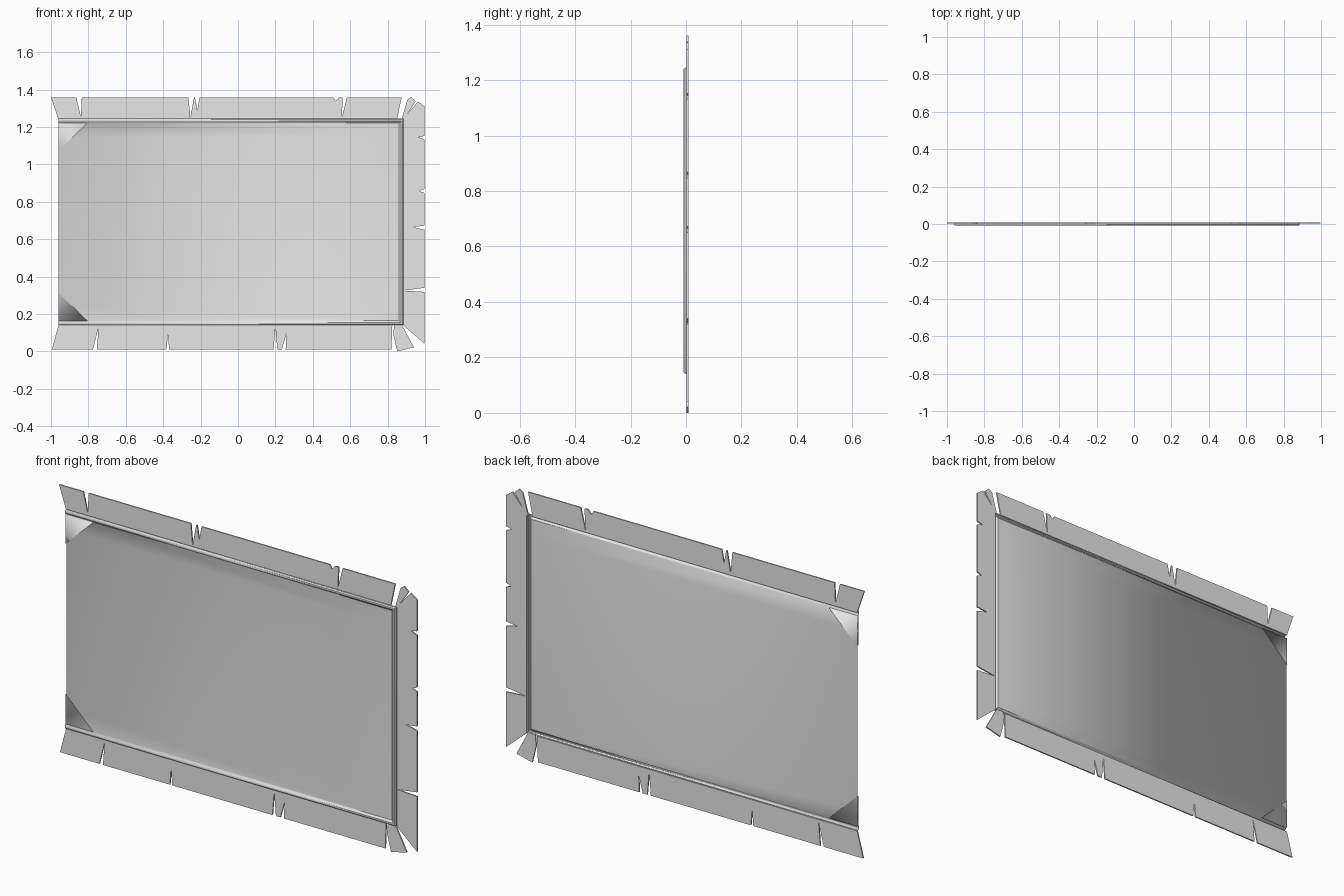
import bpy, bmesh

if "Cube" in bpy.data.objects:
    bpy.data.objects.remove(bpy.data.objects["Cube"])

grey = bpy.data.materials.new("plain grey")
grey.diffuse_color = (0.8, 0.8, 0.8, 1)
grey.use_nodes = True
grey.node_tree.nodes["Principled BSDF"].inputs["Base Color"].default_value = grey.diffuse_color


def make_object(name, bm, thickness=0.0, smooth_angle=None):
    me = bpy.data.meshes.new(name)
    bm.to_mesh(me)
    bm.free()
    me.materials.append(grey)
    ob = bpy.data.objects.new(name, me)
    bpy.context.collection.objects.link(ob)
    if thickness:
        mod = ob.modifiers.new("sheet", 'SOLIDIFY')
        mod.thickness = thickness
        mod.offset = -1          # grows backwards from the front skin
    if smooth_angle is not None:
        bpy.ops.object.select_all(action='DESELECT')
        ob.select_set(True)
        bpy.context.view_layer.objects.active = ob
        bpy.ops.object.shade_smooth_by_angle(angle=smooth_angle)
    return ob


# Pressed panel: raised bead along the top, right and bottom, open on the left
LEFT, RIGHT, BOTTOM, TOP = -0.96, 0.885, 0.14, 1.245
PROFILE = [(0, 0.004), (0.001, -0.004), (0.006, -0.009), (0.014, -0.009),
           (0.019, -0.005), (0.024, -0.001), (0.1, 0.003)]
bm = bmesh.new()
rows = []
for d, y in PROFILE:
    rows.append([bm.verts.new(p) for p in (
        (LEFT, y, TOP - d), (RIGHT - d, y, TOP - d),
        (RIGHT - d, y, BOTTOM + d), (LEFT, y, BOTTOM + d))])
for a, b in zip(rows, rows[1:]):
    for i in range(3):
        bm.faces.new((a[i], b[i], b[i + 1], a[i + 1]))
bm.faces.new(rows[-1][::-1])
make_object("pressed_panel", bm, 0.004, 0.6)


def plate(name, outline):
    """Thin flat plate from an (x, z) outline, facing forwards."""
    bm = bmesh.new()
    face = bm.faces.new([bm.verts.new((x, 0.002, z)) for x, z in outline])
    face.normal_update()
    if face.normal.y > 0:
        face.normal_flip()
    bmesh.ops.triangulate(bm, faces=[face])
    make_object(name, bm, 0.007)


def torn_strip(name, place, inner, outer, tears):
    """Strip with V tears (mouth start, apex, mouth end, depth); v = 1 is the outer edge."""
    pts = [(inner[0], 0), (outer[0], 1)]
    for start, apex, end, depth in tears:
        pts += [(start, 1), (apex, 1 - depth), (end, 1)]
    pts += [(outer[1], 1), (inner[1], 0)]
    plate(name, [place(u, v) for u, v in pts])


# Torn flanges on three sides
torn_strip("top_flange", lambda u, v: (u, 1.24 + 0.118 * v),
           (-0.96, 0.85), (-1.0, 0.875),
           [(-0.865, -0.84, -0.835, 0.87), (-0.265, -0.255, -0.235, 0.92),
            (-0.23, -0.218, -0.205, 0.58), (0.51, 0.522, 0.54, 0.17),
            (0.56, 0.555, 0.582, 0.92)])
torn_strip("right_flange", lambda u, v: (0.883 + 0.114 * v, u),
           (0.14, 1.245), (0.04, 1.31),
           [(0.318, 0.325, 0.34, 0.97), (0.65, 0.665, 0.672, 0.55),
            (0.847, 0.857, 0.868, 0.25), (1.132, 1.145, 1.152, 0.28)])
torn_strip("bottom_flange", lambda u, v: (u, 0.14 - 0.13 * v),
           (-0.96, 0.825), (-0.995, 0.82),
           [(-0.775, -0.745, -0.755, 0.92), (-0.382, -0.375, -0.368, 0.65),
            (0.19, 0.2, 0.21, 0.92), (0.235, 0.258, 0.255, 0.65)])

# Loose scraps at the two right corners
plate("top_corner_scrap", [(0.875, 1.24), (0.905, 1.345), (0.925, 1.36),
                           (0.95, 1.337), (0.885, 1.24)])
plate("bottom_corner_scrap", [(0.875, 0.145), (0.94, 0.022), (0.852, 0.0),
                              (0.83, 0.09), (0.835, 0.145)])
plate("right_flange_tip", [(0.883, 1.245), (0.962, 1.335), (0.997, 1.31)])

# Soft-edged triangular gussets in the two left corners
for name, z, s in (("upper_gusset", 1.222, -1), ("lower_gusset", 0.163, 1)):
    bm = bmesh.new()
    front, back = [[bm.verts.new(p) for p in (
        (LEFT, y, z), (LEFT + 0.155, y, z), (LEFT, y, z + s * 0.15))]
        for y in (-0.002, 0.009)]
    bm.faces.new(front)
    bm.faces.new(back[::-1])
    for i, j in ((0, 1), (2, 0)):
        bm.faces.new((front[j], front[i], back[i], back[j]))
    bmesh.ops.recalc_face_normals(bm, faces=bm.faces[:])
    for f in bm.faces:
        f.normal_update()
    # the front triangle has to look forwards
    if min(bm.faces, key=lambda f: f.calc_center_median().y).normal.y > 0:
        bmesh.ops.reverse_faces(bm, faces=bm.faces[:])
    for f in bm.faces:
        f.smooth = True
    make_object(name, bm)
